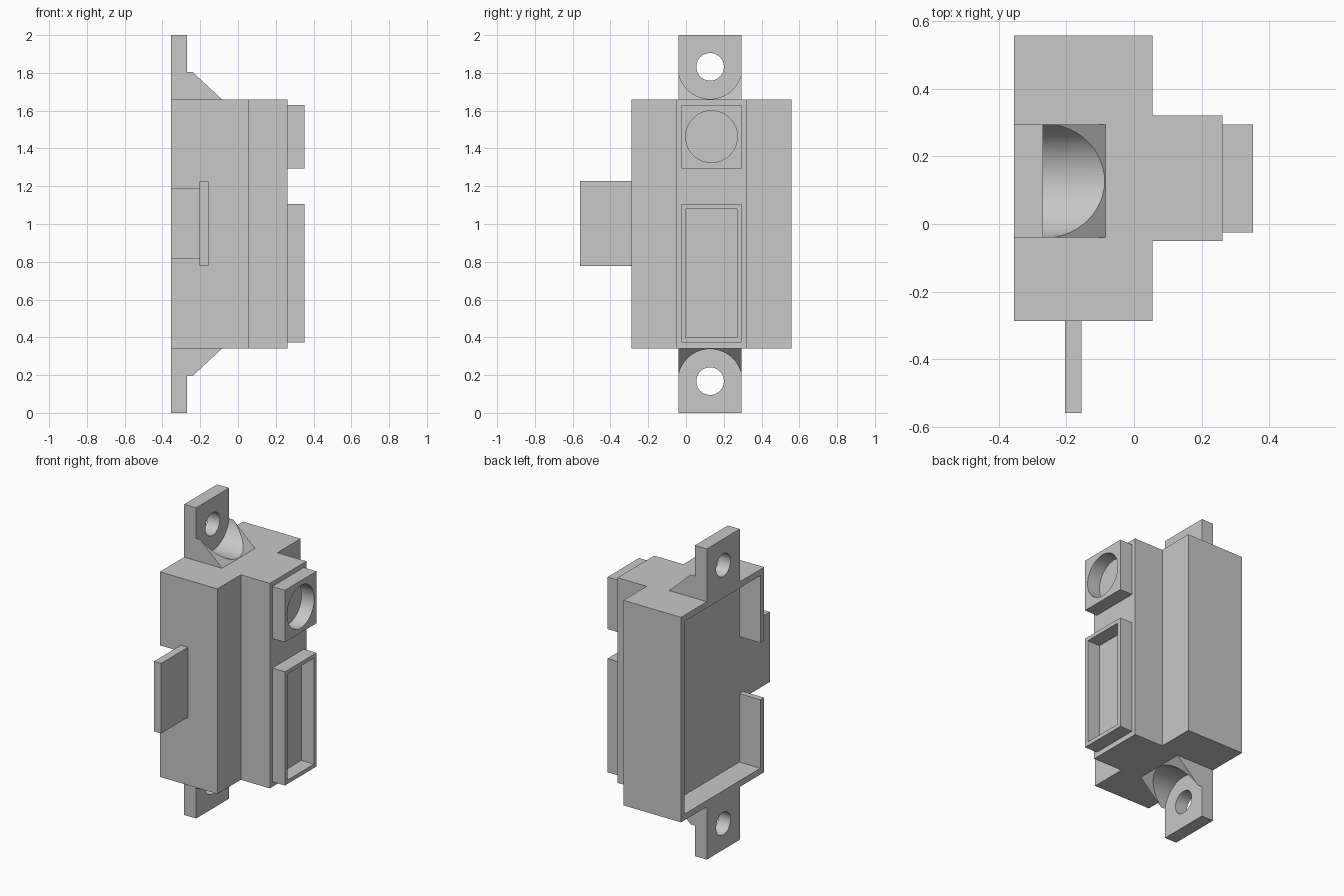
import bpy
import bmesh
import math
from mathutils import Matrix, Vector

if "Cube" in bpy.data.objects:
    bpy.data.objects.remove(bpy.data.objects["Cube"], do_unlink=True)

grey = bpy.data.materials.new("light grey")
grey.use_nodes = True
grey.diffuse_color = (0.58, 0.58, 0.58, 1)
grey.node_tree.nodes["Principled BSDF"].inputs["Base Color"].default_value = (0.58, 0.58, 0.58, 1)


def make_object(name, bm):
    bmesh.ops.recalc_face_normals(bm, faces=bm.faces)
    mesh = bpy.data.meshes.new(name)
    bm.to_mesh(mesh)
    bm.free()
    mesh.materials.append(grey)
    obj = bpy.data.objects.new(name, mesh)
    bpy.context.collection.objects.link(obj)
    return obj


def prism(name, points, extrusion):
    """Extrude a flat outline of 3D points along a vector."""
    bm = bmesh.new()
    face = bm.faces.new([bm.verts.new(p) for p in points])
    new = bmesh.ops.extrude_face_region(bm, geom=[face])["geom"]
    verts = [v for v in new if isinstance(v, bmesh.types.BMVert)]
    bmesh.ops.translate(bm, verts=verts, vec=Vector(extrusion))
    return make_object(name, bm)


def box(name, x, y, z):
    corners = [(x[0], y[0], z[0]), (x[1], y[0], z[0]), (x[1], y[1], z[0]), (x[0], y[1], z[0])]
    return prism(name, corners, (0, 0, z[1] - z[0]))


def x_cylinder(name, radius, x, y, z):
    bm = bmesh.new()
    bmesh.ops.create_cone(bm, cap_ends=True, segments=64, radius1=radius, radius2=radius,
                          depth=x[1] - x[0],
                          matrix=Matrix.Translation(((x[0] + x[1]) / 2, y, z))
                          @ Matrix.Rotation(math.pi / 2, 4, 'Y'))
    return make_object(name, bm)


def cut(obj, *cutters):
    bpy.context.view_layer.objects.active = obj
    for cutter in cutters:
        cutter.hide_render = True
        mod = obj.modifiers.new("cut", 'BOOLEAN')
        mod.operation = 'DIFFERENCE'
        mod.solver = 'EXACT'
        mod.object = cutter
        bpy.ops.object.modifier_apply(modifier=mod.name)
        bpy.data.objects.remove(cutter, do_unlink=True)
    bpy.ops.object.select_all(action='DESELECT')
    obj.select_set(True)
    bpy.ops.object.shade_smooth_by_angle(angle=math.radians(30))


BACK, FLOOR, STEP, FACE, TIP = -0.355, -0.205, 0.055, 0.262, 0.352
BOTTOM, TOP = 0.34, 1.66
EAR_Y = (-0.04, 0.295)
MID = 0.1275

# Main housing with its stepped ridge
outline = [(BACK, -0.288), (STEP, -0.288), (STEP, -0.05), (FACE, -0.05),
           (FACE, 0.322), (STEP, 0.322), (STEP, 0.558), (BACK, 0.558)]
housing = prism("housing", [(x, y, BOTTOM) for x, y in outline], (0, 0, TOP - BOTTOM))

# Open back and the notch through its side wall
cut(housing,
    box("back_recess", (BACK - 0.1, FLOOR), (-0.25, 0.52), (BOTTOM + 0.04, TOP - 0.04)),
    box("side_notch", (BACK - 0.1, FLOOR), (-0.4, -0.2), (0.82, 1.187)))

# Side tab level with the recess floor
box("side_tab", (FLOOR, -0.155), (-0.56, -0.288), (0.777, 1.228))

# Square socket with a round bore
socket = box("round_socket", (FACE, TIP), (-0.025, 0.295), (1.295, 1.63))
cut(socket, x_cylinder("bore", 0.137, (FACE - 0.1, TIP + 0.1), 0.135, 1.4625))

# Tall rectangular frame
frame = box("long_frame", (FACE, TIP), (-0.025, 0.295), (0.373, 1.105))
cut(frame, box("frame_opening", (FACE - 0.1, TIP + 0.1), (0, 0.27), (0.398, 1.08)))

# Mounting ears and their scooped gussets, above and below
for side, s in (("top", 1), ("bottom", -1)):
    ends = sorted((1 + s * 0.66, 1 + s))
    hole_z = 1 + s * 0.832
    ear = box(side + "_ear", (BACK, -0.27), EAR_Y, ends)
    cut(ear, x_cylinder("ear_hole", 0.073, (BACK - 0.1, -0.2), MID, hole_z))
    triangle = [(-0.27, hole_z), (-0.085, 1 + s * 0.66), (-0.27, 1 + s * 0.66)]
    gusset = prism(side + "_gusset", [(x, EAR_Y[0], z) for x, z in triangle],
                   (0, EAR_Y[1] - EAR_Y[0], 0))
    cut(gusset, x_cylinder("scoop", 0.17, (-0.4, 0.1), MID, hole_z))
